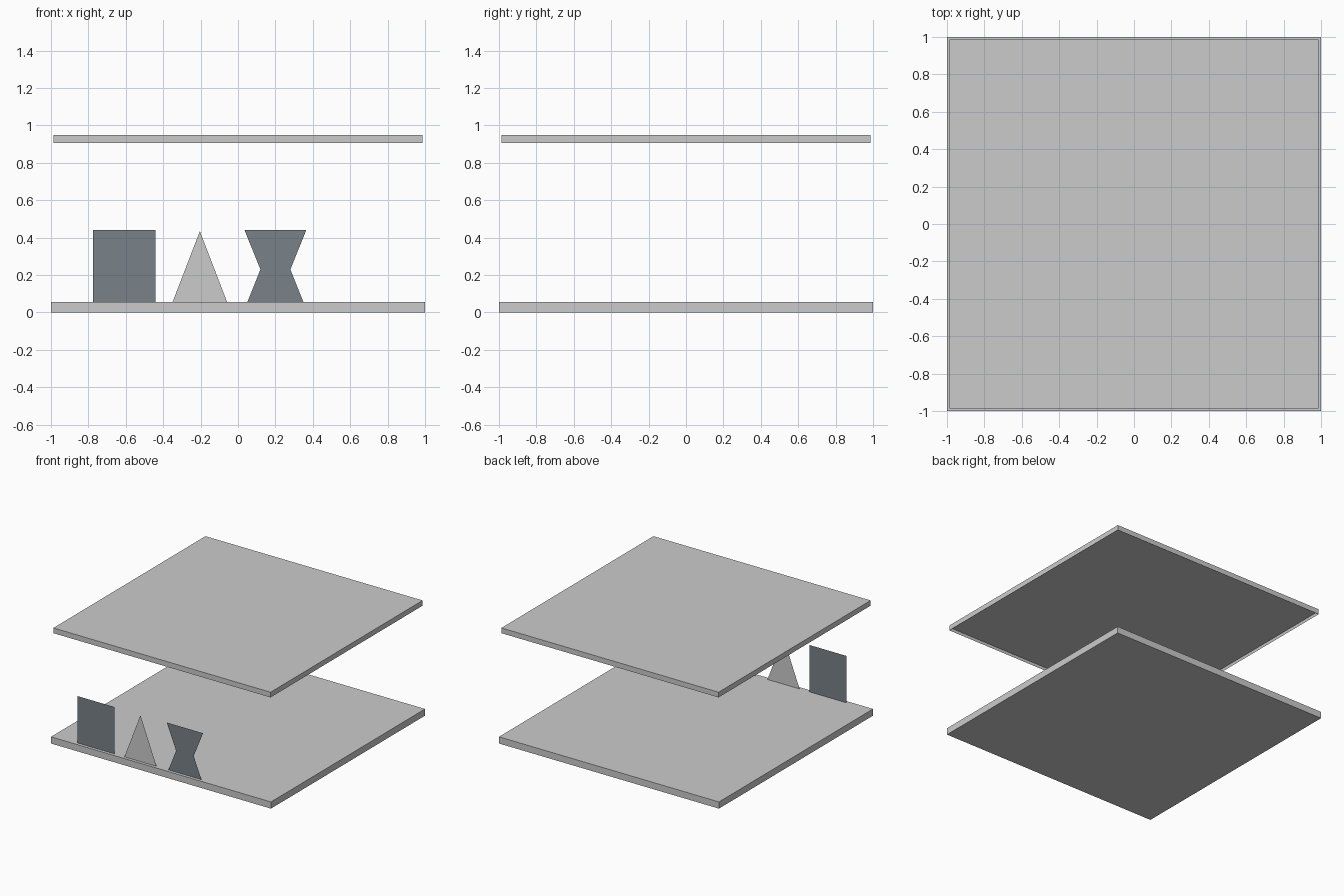
import bpy, bmesh

if "Cube" in bpy.data.objects:
    bpy.data.objects.remove(bpy.data.objects["Cube"])

dark = bpy.data.materials.new("dark_slate")
dark.diffuse_color = (0.19, 0.22, 0.25, 1)
dark.use_nodes = True
dark.node_tree.nodes["Principled BSDF"].inputs["Base Color"].default_value = dark.diffuse_color


def mesh_object(name, bm, mat=None):
    me = bpy.data.meshes.new(name)
    bm.to_mesh(me)
    bm.free()
    if mat:
        me.materials.append(mat)
    ob = bpy.data.objects.new(name, me)
    bpy.context.collection.objects.link(ob)
    return ob


def slab(name, lo, hi, z0, z1, rim=None, recess=0):
    """Square slab, optionally with a shallow recess under it."""
    bm = bmesh.new()
    bmesh.ops.create_cube(bm, size=1)
    for v in bm.verts:
        v.co.x = hi if v.co.x > 0 else lo
        v.co.y = hi if v.co.y > 0 else lo
        v.co.z = z1 if v.co.z > 0 else z0
    if rim:
        bm.normal_update()
        under = [f for f in bm.faces if f.normal.z < -0.9]
        bmesh.ops.inset_region(bm, faces=under, thickness=rim)
        for v in under[0].verts:
            v.co.z += recess
    return mesh_object(name, bm)


def card(name, polygons, mat=None, y=-0.975):
    """Paper-thin upright cutout from (x, z) outlines, facing the front."""
    bm = bmesh.new()
    for pts in polygons:
        bm.faces.new([bm.verts.new((x, y, z)) for x, z in pts])
    bmesh.ops.remove_doubles(bm, verts=bm.verts, dist=1e-4)
    return mesh_object(name, bm, mat)


floor_z = 0.055

# Floor and ceiling panels
slab("base_slab", -1, 1, 0, floor_z)
slab("top_slab", -0.987, 0.987, 0.905, 0.948, rim=0.008, recess=0.022)

# Flat cutouts along the front edge
card("square_card", [[(-0.775, floor_z), (-0.442, floor_z),
                      (-0.442, 0.44), (-0.775, 0.44)]], dark)
card("triangle_card", [[(-0.35, floor_z), (-0.058, floor_z), (-0.204, 0.435)]])

# Hourglass: upside-down wedge with a foot on each side
cx = 0.2
wedge = [(cx - 0.014, floor_z), (cx + 0.014, floor_z), (cx + 0.08, 0.23),
         (cx + 0.165, 0.44), (cx - 0.165, 0.44), (cx - 0.08, 0.23)]
foot_r = [(cx + 0.014, floor_z), (cx + 0.15, floor_z), (cx + 0.08, 0.23)]
foot_l = [(2 * cx - x, z) for x, z in reversed(foot_r)]
card("hourglass_card", [wedge, foot_r, foot_l], dark)
